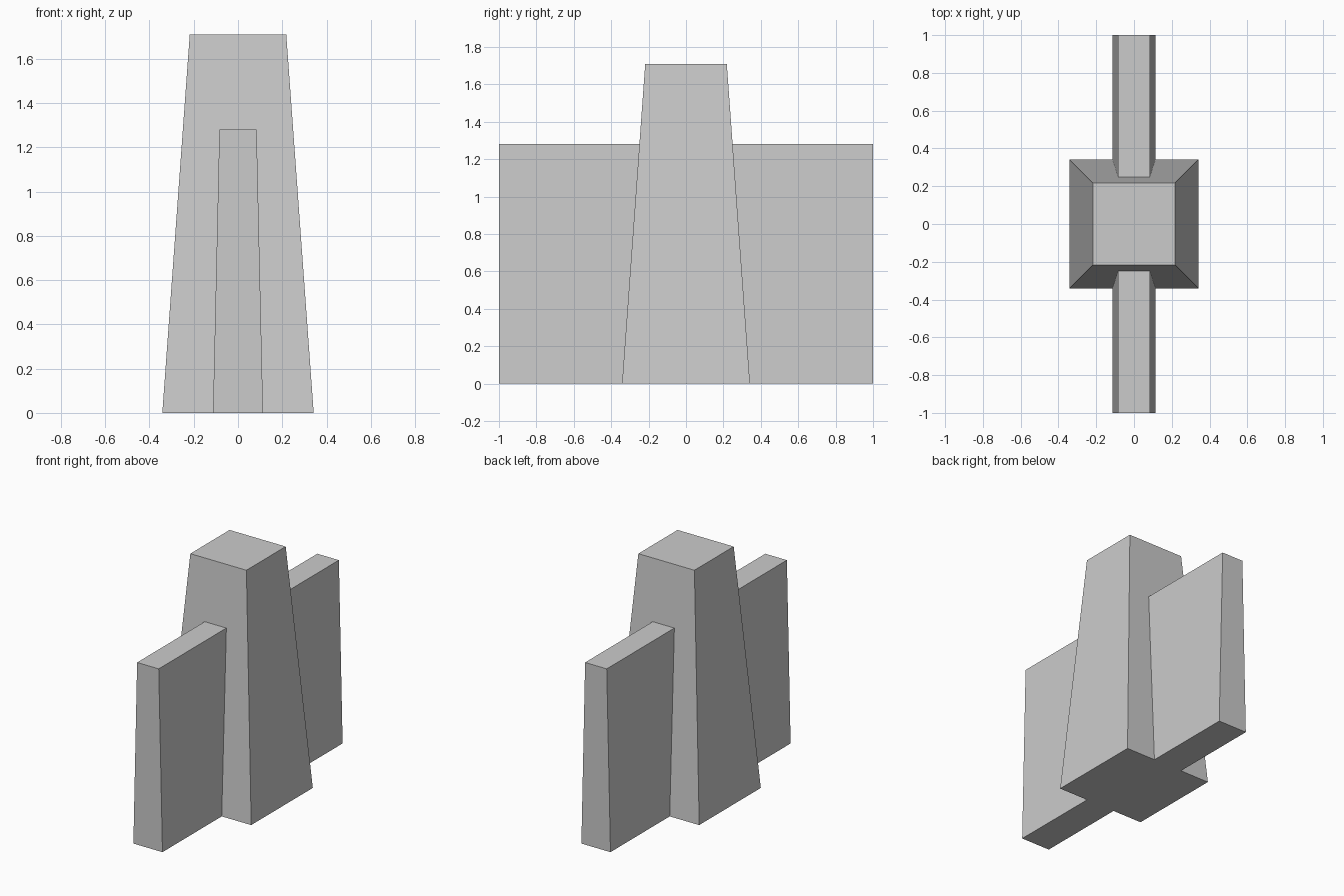
import bpy

if "Cube" in bpy.data.objects:
    bpy.data.objects.remove(bpy.data.objects["Cube"])


def tapered_block(name, base, top, height):
    """Four-sided block from half-sizes (x, y) at the base and the top."""
    verts = [(sx * hx, sy * hy, z)
             for (hx, hy), z in ((base, 0), (top, height))
             for sx, sy in ((-1, -1), (1, -1), (1, 1), (-1, 1))]
    sides = [(i, (i + 1) % 4, (i + 1) % 4 + 4, i + 4) for i in range(4)]
    mesh = bpy.data.meshes.new(name)
    mesh.from_pydata(verts, [], [(3, 2, 1, 0), (4, 5, 6, 7)] + sides)
    obj = bpy.data.objects.new(name, mesh)
    bpy.context.collection.objects.link(obj)
    return obj


# Central tower, tapering on all four sides
tower = tapered_block("tower_with_walls", (0.342, 0.342), (0.218, 0.218), 1.71)

# Long wall through the tower, tapering only in thickness
wall = tapered_block("wall_helper", (0.113, 1.0), (0.084, 1.0), 1.28)
wall.hide_render = True
wall.hide_set(True)

# Merge both into one solid
union = tower.modifiers.new("join_wall", 'BOOLEAN')
union.operation = 'UNION'
union.solver = 'EXACT'
union.object = wall

# Bake the union and drop the helper
bpy.context.view_layer.objects.active = tower
bpy.ops.object.modifier_apply(modifier=union.name)
bpy.data.objects.remove(wall)
